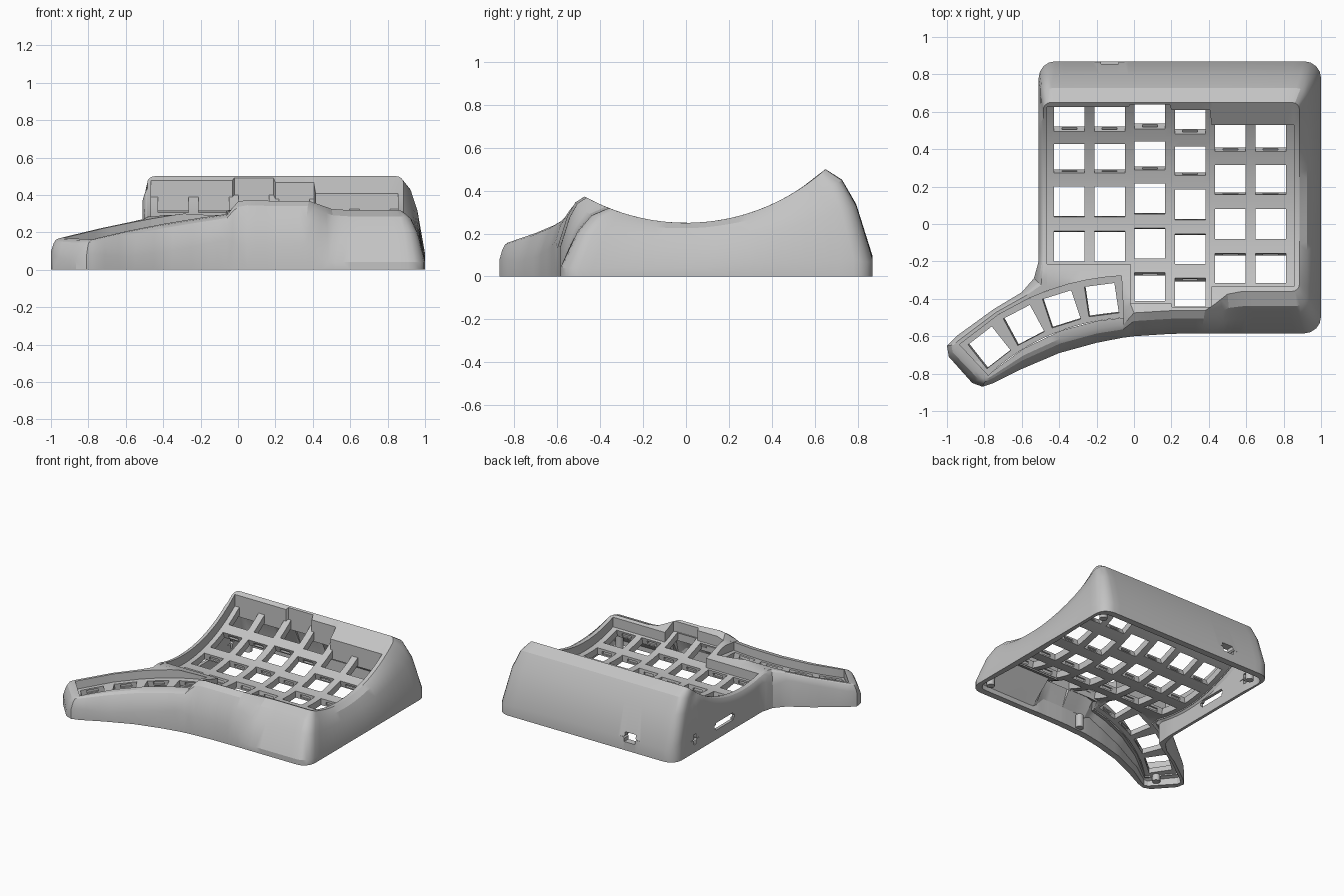
import bpy, bmesh
from math import sin, cos, sqrt, radians, ceil, pi
from mathutils import Vector, Matrix

if "Cube" in bpy.data.objects:
    bpy.data.objects.remove(bpy.data.objects["Cube"])

grey = bpy.data.materials.new("light_grey_plastic")
grey.use_nodes = True
grey.diffuse_color = (0.55, 0.55, 0.55, 1)
grey.node_tree.nodes["Principled BSDF"].inputs["Base Color"].default_value = grey.diffuse_color

ARC_Z, RIM_R, FLOOR, UNDER = 1.22, 0.97, 0.07, 0.12   # scooped key well
THUMB_IN, THUMB_MID, THUMB_OUT = 1.15, 1.26, 1.375    # thumb arc radii


def surface(x, y, depth=0.0):
    """Height of the scooped top, or of a parallel surface at a depth below it."""
    arc = ARC_Z - sqrt((RIM_R + depth) ** 2 - y * y)
    if y > -0.1:
        return arc
    s = min(1, max(0, (x + 0.06) / 0.08))
    s = s * s * (3 - 2 * s)
    return min(arc, thumb_plane(x, y, depth)) * (1 - s) + arc * s


def thumb_plane(x, y, depth=0.0):
    return 0.385 + 0.12 * x + 0.16 * y - depth * 0.9


def thumb(deg, r):
    a = radians(deg)
    return (0.005 - r * sin(a), -1.65 + r * cos(a))


def finish(bm, name, smooth=True):
    bmesh.ops.recalc_face_normals(bm, faces=bm.faces)
    me = bpy.data.meshes.new(name)
    bm.to_mesh(me)
    bm.free()
    ob = bpy.data.objects.new(name, me)
    bpy.context.collection.objects.link(ob)
    me.materials.append(grey)
    if smooth:
        bpy.ops.object.select_all(action="DESELECT")
        ob.select_set(True)
        bpy.context.view_layer.objects.active = ob
        bpy.ops.object.shade_smooth_by_angle(angle=radians(25))
    return ob


def cut(ob, cutter):
    mod = ob.modifiers.new("cut", "BOOLEAN")
    mod.operation, mod.solver, mod.object = "DIFFERENCE", "EXACT", cutter
    cutter.hide_render = True
    cutter.hide_viewport = True
    cutter.display_type = "WIRE"


def boxes(name, matrices, size, bevel=0.0, axis=0):
    bm = bmesh.new()
    for m in matrices:
        new = bmesh.ops.create_cube(bm, size=1, matrix=m @ Matrix.Diagonal((*size, 1)))["verts"]
        if bevel:
            edges = {e for v in new for e in v.link_edges
                     if abs((e.verts[0].co - e.verts[1].co)[axis]) > 1e-4}
            bmesh.ops.bevel(bm, geom=list(edges), offset=bevel, segments=5, affect="EDGES")
    return finish(bm, name, False)


def slab(name, outline, top, bottom):
    """Plate with a plan outline whose two faces follow height functions."""
    bm = bmesh.new()
    bm.faces.new([bm.verts.new((*p, 0)) for p in outline])
    for axis in (0, 1):
        for i in range(-20, 20):
            co, no = Vector(), Vector()
            co[axis], no[axis] = i * 0.05 + 0.012, 1
            bmesh.ops.bisect_plane(bm, geom=bm.verts[:] + bm.edges[:] + bm.faces[:],
                                   plane_co=co, plane_no=no, dist=1e-5)
    bmesh.ops.triangulate(bm, faces=bm.faces)
    ext = bmesh.ops.extrude_face_region(bm, geom=bm.faces[:], use_keep_orig=True)["geom"]
    low = {v for v in ext if isinstance(v, bmesh.types.BMVert)}
    for v in bm.verts:
        v.co.z = (bottom if v in low else top)(v.co.x, v.co.y)
    return finish(bm, name)


# Stations round the case: (outer foot, rim crest, well edge)
stations = []


def add(outer, well, t=0.55, crest=None):
    o, w = Vector(outer), Vector(well)
    stations.append((o, Vector(crest) if crest else o.lerp(w, t), w))


# left wall
for y, wy in ((0.55, 0.55), (-0.1, -0.1), (-0.2, -0.215)):
    add((-0.51, y), (-0.465, wy))
# thumb arm: back edge, tip, front edge
for x, y, deg in ((-0.535, -0.29, 20), (-0.6, -0.365, 24), (-0.75, -0.455, 32),
                  (-0.95, -0.6, 43), (-1, -0.65, 43), (-0.99, -0.71, 43)):
    add((x, y), thumb(deg, THUMB_OUT))
for x, y, deg in ((-0.865, -0.85, 43), (-0.81, -0.87, 43), (-0.75, -0.85, 41), (-0.6, -0.775, 31),
                  (-0.4, -0.69, 20), (-0.2, -0.635, 10), (-0.06, -0.608, 3)):
    add((x, y), thumb(deg, THUMB_IN), 0.65)
# front wall with the step down to the right
add((0, -0.6), (-0.02, -0.425), crest=(0, -0.475))
add((0.2, -0.587), (0.2, -0.425), crest=(0.2, -0.463))
add((0.21, -0.587), (0.205, -0.445), crest=(0.21, -0.463))
add((0.36, -0.585), (0.4, -0.445), crest=(0.38, -0.463))
add((0.45, -0.585), (0.415, -0.44), crest=(0.43, -0.43))
add((0.52, -0.585), (0.415, -0.335), crest=(0.5, -0.375))
add((0.6, -0.585), (0.5, -0.335), crest=(0.58, -0.36))


def corner(cx, cy, start, crest, well):
    """Rounded foot corner, with a smaller rounding on the crest."""
    for i in range(5):
        a = radians(start + i * 22.5)
        add((cx + 0.09 * cos(a), cy + 0.09 * sin(a)), well,
            crest=(crest[0] + 0.04 * cos(a), crest[1] + 0.04 * sin(a)))


corner(0.91, -0.495, -90, (0.845, -0.32), (0.855, -0.335))
corner(0.91, 0.78, 0, (0.845, 0.61), (0.855, 0.53))
# back wall, with the well edge stepping from column to column
steps = ((0.415, 0.53), (0.405, 0.61), (0.2, 0.61), (0.19, 0.64), (-0.02, 0.64), (-0.03, 0.625))
for x, y in steps:
    add((x, 0.87), (x, y), crest=(x, 0.65))
corner(-0.42, 0.78, 90, (-0.445, 0.61), (-0.465, 0.625))

# case shell: one closed band over the wall, rim, well edge and inside
bm = bmesh.new()
columns = []
for here, there in zip(stations, stations[1:] + stations[:1]):
    n = max(1, ceil(max((a - b).length for a, b in zip(here, there)) / 0.06))
    for i in range(n):
        o, c, w = (a.lerp(b, i / n) for a, b in zip(here, there))
        h = surface(*c)
        drop = min(max(0.05, 1.85 * (o - c).length), h - 0.04)
        gap = (w - o).length
        inner = o.lerp(w, min(0.05, gap * 0.5) / gap)
        roof = o.lerp(w, 0.75)
        roof_z = min(surface(*roof, UNDER), h - 0.1)
        rings = [(o, 0), (o, h - drop), (o.lerp(c, 0.35), h - drop * 0.4),
                 (o.lerp(c, 0.65), h - drop * 0.12), (c, h), (w, surface(*w)),
                 (w, surface(*w, UNDER + 0.01)), (roof, roof_z),
                 (inner, min(h - drop, roof_z) * 0.9), (inner, 0)]
        columns.append([bm.verts.new((p.x, p.y, z)) for p, z in rings])
for a, b in zip(columns, columns[1:] + columns[:1]):
    for k in range(len(a)):
        j = (k + 1) % len(a)
        bm.faces.new((a[k], b[k], b[j], a[j]))
bmesh.ops.remove_doubles(bm, verts=bm.verts, dist=5e-4)
bmesh.ops.triangulate(bm, faces=[f for f in bm.faces if len(f.verts) > 3])
shell = finish(bm, "case_shell")

# ports in the back and left walls
cut(shell, boxes("back_port_cutter", [Matrix.Translation((-0.13, 0.87, 0.1))],
                 (0.16, 0.2, 0.07), 0.034, 1))
cut(shell, boxes("round_port_cutter", [Matrix.Translation((-0.5, 0.62, 0.1))],
                 (0.12, 0.1, 0.08), 0.038, 0))
cut(shell, boxes("side_slot_cutter", [Matrix.Translation((-0.5, 0.26, 0.1))],
                 (0.12, 0.24, 0.055), 0.015, 0))

# main key plate
main_outline = [(-0.465, -0.215), (-0.02, -0.215), (-0.02, -0.425), (0.2, -0.425), (0.205, -0.445),
                (0.415, -0.445), (0.415, -0.335), (0.855, -0.335), (0.855, 0.53), *steps,
                (-0.465, 0.625)]
main_plate = slab("main_key_plate", main_outline,
                  lambda x, y: ARC_Z - sqrt((RIM_R + FLOOR) ** 2 - y * y),
                  lambda x, y: ARC_Z - sqrt((RIM_R + UNDER) ** 2 - y * y))

# thumb key plate and the bridge between the two wells
arc_out = [thumb(d, THUMB_OUT) for d in range(3, 44, 4)]
arc_in = [thumb(d, THUMB_IN) for d in range(43, 2, -4)]
thumb_plate = slab("thumb_key_plate", arc_out + arc_in,
                   lambda x, y: thumb_plane(x, y, FLOOR), lambda x, y: thumb_plane(x, y, UNDER))
bridge_arc = [thumb(d, THUMB_OUT) for d in (3, 7, 11, 15, 20)]
slab("well_bridge", [(-0.465, -0.215), (-0.02, -0.215), (-0.02, -0.425), thumb(3, THUMB_IN)]
     + bridge_arc, surface, lambda x, y: surface(x, y, UNDER))

# switch holes: staggered columns on the scoop, and a fan on the thumb arc
PITCH, MID = 0.23, (FLOOR + UNDER) / 2
keys = []
for col, (first, rows) in enumerate(((-0.115, 4), (-0.115, 4), (-0.33, 5),
                                     (-0.36, 5), (-0.23, 4), (-0.23, 4))):
    for row in range(rows):
        a, r = first + row * PITCH, RIM_R + MID
        keys.append(Matrix.Translation((-0.345 + col * 0.215, r * sin(a), ARC_Z - r * cos(a)))
                    @ Matrix.Rotation(a, 4, "X"))
tilt = Vector((0, 0, 1)).rotation_difference(Vector((-0.12, -0.16, 1))).to_matrix().to_4x4()
thumb_keys = []
for deg in (8, 18, 28, 38):
    x, y = thumb(deg, THUMB_MID)
    thumb_keys.append(Matrix.Translation((x, y, thumb_plane(x, y, MID))) @ tilt
                      @ Matrix.Rotation(radians(deg), 4, "Z"))
for plate, places in ((main_plate, keys), (thumb_plate, thumb_keys)):
    cut(plate, boxes(plate.name + "_hole_cutter", places, (0.163, 0.163, 0.16)))
    cut(plate, boxes(plate.name + "_latch_cutter", places, (0.08, 0.19, 0.022)))

# screw bosses under the shell
for i, (x, y) in enumerate(((0.9, -0.48), (0.9, 0.74), (-0.43, 0.74), (0.05, -0.53), (-0.84, -0.76))):
    bm = bmesh.new()
    bmesh.ops.create_cone(bm, cap_ends=True, segments=20, radius1=0.028, radius2=0.028, depth=0.1,
                          matrix=Matrix.Translation((x, y, 0.06)))
    finish(bm, "screw_boss_%d" % (i + 1))
